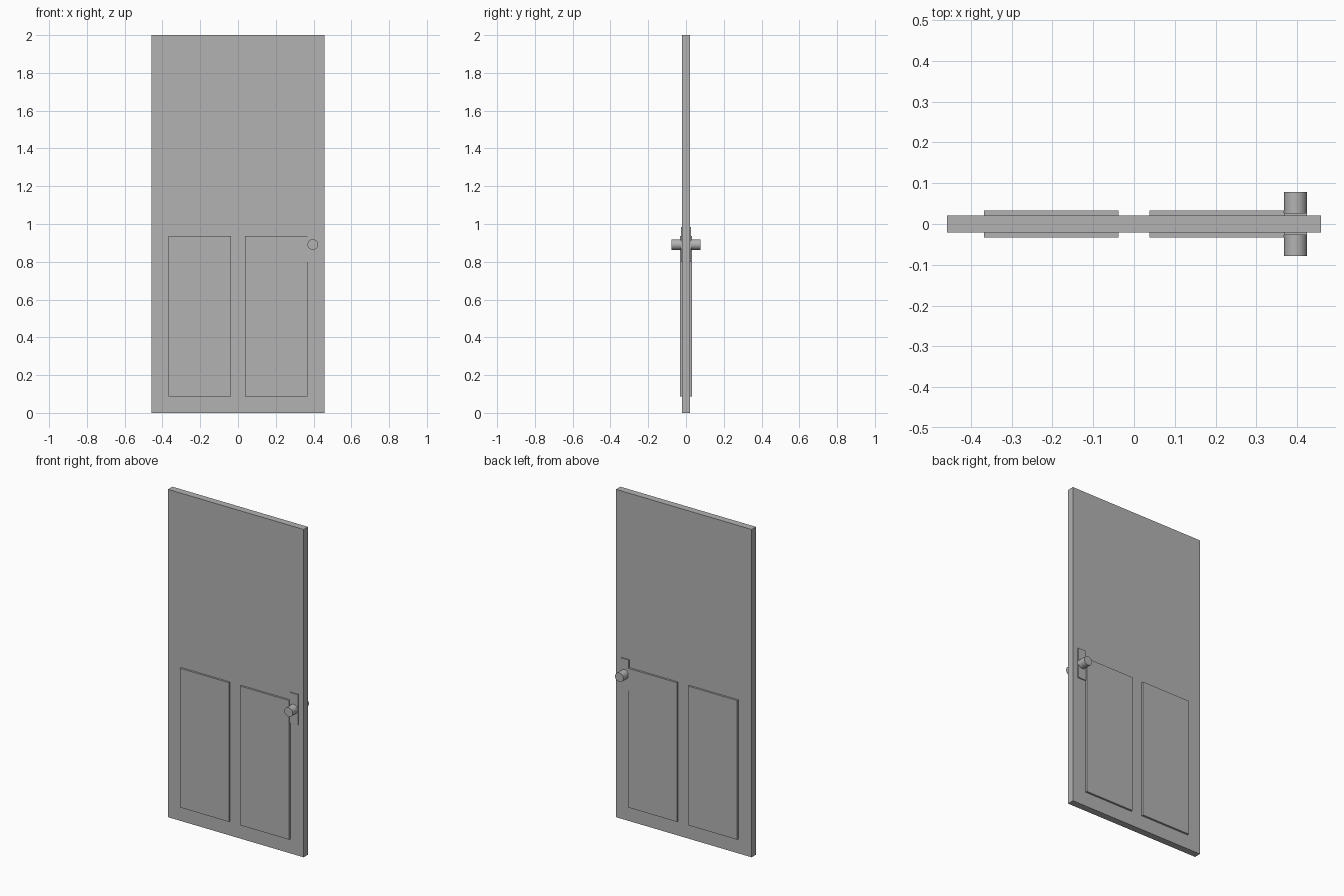
import bpy
import math

if "Cube" in bpy.data.objects:
    bpy.data.objects.remove(bpy.data.objects["Cube"])

grey = bpy.data.materials.new("mid grey")
grey.diffuse_color = (0.45, 0.45, 0.45, 1.0)
grey.use_nodes = True
grey.node_tree.nodes["Principled BSDF"].inputs["Base Color"].default_value = grey.diffuse_color


def box(name, x0, x1, y0, y1, z0, z1):
    """Axis-aligned box between two corners."""
    bpy.ops.mesh.primitive_cube_add(
        size=1, location=((x0 + x1) / 2, (y0 + y1) / 2, (z0 + z1) / 2))
    ob = bpy.context.object
    ob.name = name
    ob.scale = (x1 - x0, y1 - y0, z1 - z0)
    bpy.ops.object.transform_apply(location=False, rotation=False, scale=True)
    ob.data.materials.append(grey)
    return ob


SLAB = 0.021      # half thickness of the door
KNOB_X, KNOB_Z, KNOB_R = 0.396, 0.891, 0.028

# Door slab
box("door_slab", -0.458, 0.458, -SLAB, SLAB, 0, 2)

# Parts repeated on the front and back faces
for side, s in (("front", -1), ("back", 1)):
    # Raised lower panels
    for hand, h in (("left", -1), ("right", 1)):
        xs = sorted((h * 0.038, h * 0.368))
        ys = sorted((s * SLAB, s * 0.033))
        box(f"{side}_{hand}_panel", *xs, *ys, 0.088, 0.937)

    # Thin plate behind the knob
    ys = sorted((s * SLAB, s * 0.027))
    box(f"{side}_knob_plate", KNOB_X - KNOB_R, KNOB_X + KNOB_R, *ys, 0.798, 0.985)

    # Round knob
    y0, y1 = 0.026, 0.078
    bpy.ops.mesh.primitive_cylinder_add(
        vertices=32, radius=KNOB_R, depth=y1 - y0,
        location=(KNOB_X, s * (y0 + y1) / 2, KNOB_Z),
        rotation=(math.pi / 2, 0, 0))
    knob = bpy.context.object
    knob.name = f"{side}_knob"
    knob.data.materials.append(grey)
    bpy.ops.object.shade_smooth_by_angle(angle=math.radians(30))
